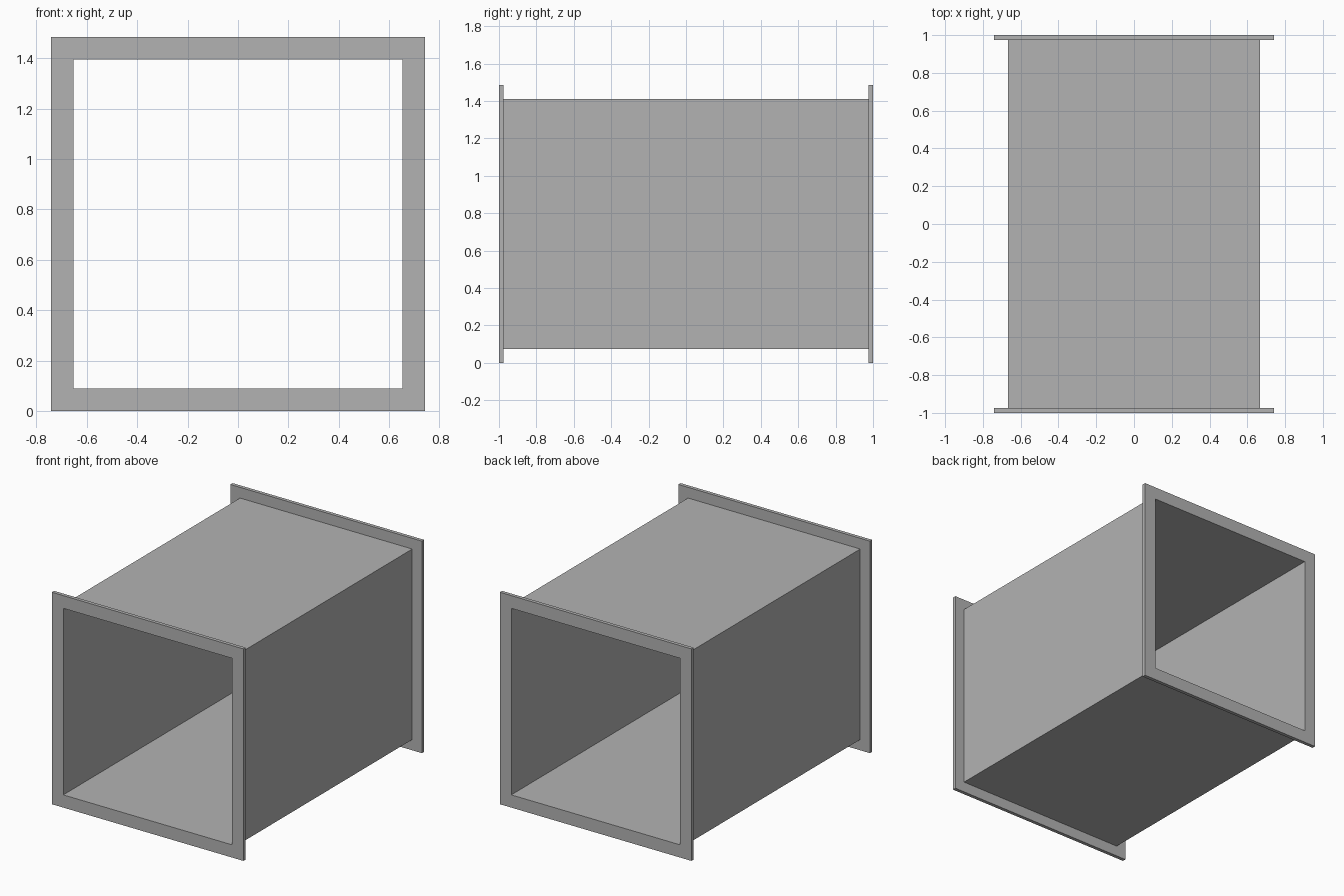
import bpy
import bmesh

cube = bpy.data.objects.get("Cube")
if cube:
    bpy.data.objects.remove(cube, do_unlink=True)

# Overall sizes
HALF_LENGTH = 1.0
FLANGE_HALF = 0.742
FLANGE_THICK = 0.025
DUCT_HALF = 0.667
BORE_HALF = 0.653
CENTRE_Z = FLANGE_HALF

# Galvanised sheet colour
metal = bpy.data.materials.new("galvanised_grey")
metal.use_nodes = True
colour = (0.45, 0.45, 0.45, 1.0)
metal.diffuse_color = colour
metal.node_tree.nodes["Principled BSDF"].inputs["Base Color"].default_value = colour


def square_tube(name, outer, inner, y0, y1):
    """Square ring of the given half widths, extruded along y."""
    bm = bmesh.new()
    corners = [(-1, -1), (1, -1), (1, 1), (-1, 1)]

    def loop(half, y):
        return [bm.verts.new((x * half, y, CENTRE_Z + z * half)) for x, z in corners]

    # Front outer, back outer, back inner, front inner: joined in a closed cycle
    loops = [loop(outer, y0), loop(outer, y1), loop(inner, y1), loop(inner, y0)]
    for a, b in zip(loops, loops[1:] + loops[:1]):
        for i in range(4):
            j = (i + 1) % 4
            bm.faces.new((a[i], a[j], b[j], b[i]))
    bmesh.ops.recalc_face_normals(bm, faces=bm.faces)

    mesh = bpy.data.meshes.new(name)
    bm.to_mesh(mesh)
    bm.free()
    mesh.materials.append(metal)
    obj = bpy.data.objects.new(name, mesh)
    bpy.context.collection.objects.link(obj)
    return obj


# Duct body runs between the flanges
inner_end = HALF_LENGTH - FLANGE_THICK
square_tube("duct_body", DUCT_HALF, BORE_HALF, -inner_end, inner_end)

# End flanges
square_tube("front_flange", FLANGE_HALF, BORE_HALF, -HALF_LENGTH, -inner_end)
square_tube("back_flange", FLANGE_HALF, BORE_HALF, inner_end, HALF_LENGTH)
